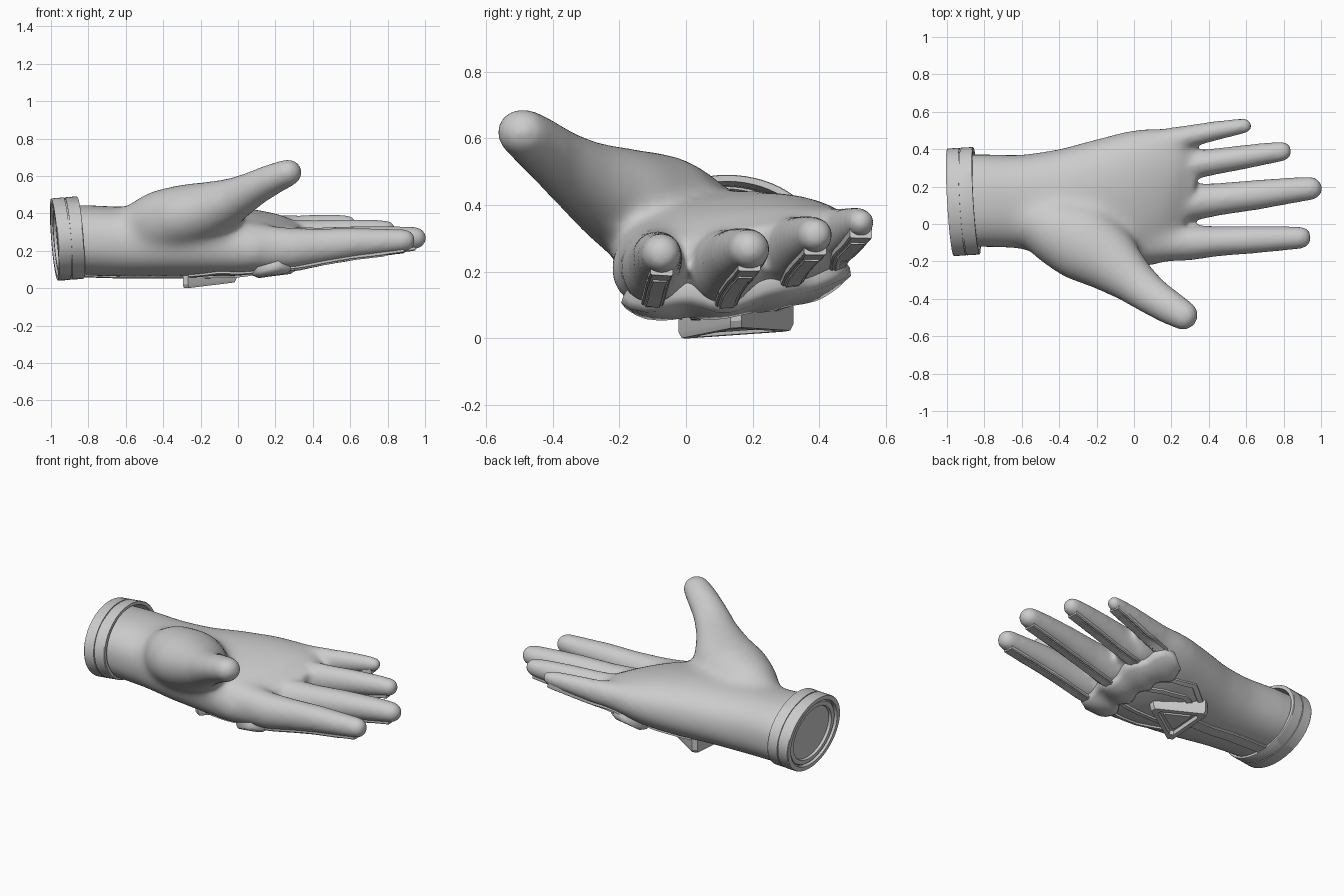
import bpy, bmesh, math
from mathutils import Vector, Matrix
from mathutils.bvhtree import BVHTree

if "Cube" in bpy.data.objects:
    bpy.data.objects.remove(bpy.data.objects["Cube"])

grey = bpy.data.materials.new("plain_grey")
grey.diffuse_color = (0.6, 0.6, 0.6, 1)
grey.use_nodes = True
grey.node_tree.nodes["Principled BSDF"].inputs["Base Color"].default_value = grey.diffuse_color


def finish(name, bm, angle=35):
    bmesh.ops.recalc_face_normals(bm, faces=bm.faces)
    me = bpy.data.meshes.new(name)
    bm.to_mesh(me)
    bm.free()
    ob = bpy.data.objects.new(name, me)
    bpy.context.collection.objects.link(ob)
    me.materials.append(grey)
    bpy.ops.object.select_all(action='DESELECT')
    ob.select_set(True)
    bpy.context.view_layer.objects.active = ob
    bpy.ops.object.shade_smooth_by_angle(angle=math.radians(angle))
    return ob


def bridge(bm, rings):
    for a, b in zip(rings, rings[1:]):
        for i in range(len(a)):
            j = (i + 1) % len(a)
            bm.faces.new((a[i], a[j], b[j], b[i]))


def loft(bm, secs, power=2.0, tip=True, n=32):
    """Skin of rounded sections (x, y, z, half width, half height, roll)."""
    rings = []
    P = [Vector(s[:3]) for s in secs]

    def ring(c, t, w, h, roll):
        side = Vector((0, 0, 1)).cross(t).normalized()
        side.rotate(Matrix.Rotation(math.radians(roll), 3, t))
        up = t.cross(side)
        vs = []
        for i in range(n):
            a = 2 * math.pi * i / n
            ca, sa = math.cos(a), math.sin(a)
            u = math.copysign(abs(ca) ** (2 / power), ca)
            v = math.copysign(abs(sa) ** (2 / power), sa)
            vs.append(bm.verts.new(c + side * u * w + up * v * h))
        rings.append(vs)

    for i, s in enumerate(secs):
        t = (P[min(i + 1, len(P) - 1)] - P[max(i - 1, 0)]).normalized()
        ring(P[i], t, *s[3:])
    if tip:
        w, h, roll = secs[-1][3:]
        for d in (25, 45, 62, 78):
            k, q = math.sin(math.radians(d)), math.cos(math.radians(d))
            ring(P[-1] + t * w * k, t, w * q, h * q, roll)
    bridge(bm, rings)
    bm.faces.new(rings[0])
    bm.faces.new(rings[-1])


# Hand: palm, fingers and thumb fused into one smooth skin
bm = bmesh.new()
loft(bm, [(-.94, .125, .255, .245, .185, 0), (-.8, .125, .255, .247, .188, 0),
          (-.6, .12, .248, .252, .188, 2), (-.4, .11, .247, .292, .185, 4),
          (-.2, .12, .252, .332, .188, 6), (0, .138, .25, .368, .175, 9),
          (.1, .142, .25, .378, .155, 10), (.19, .14, .25, .36, .13, 10),
          (.3, .11, .245, .28, .07, 10)],
     power=2.3, tip=False, n=48)
fingers = {
    "index": [(0, -.105, .22, .115, .14, 0), (.2, -.1, .215, .102, .12, 0),
              (.3, -.1, .214, .094, .107, 0),
              (.45, -.092, .227, .08, .092, 0), (.62, -.085, .243, .074, .08, 0),
              (.78, -.078, .25, .066, .068, 0), (.888, -.073, .255, .06, .06, 0)],
    "middle": [(0, .08, .22, .11, .14, 0), (.3, .115, .215, .1, .112, 0),
               (.45, .132, .23, .086, .095, 0), (.65, .155, .25, .08, .082, 0),
               (.83, .178, .262, .07, .07, 0), (.945, .19, .268, .062, .06, 0)],
    "ring": [(0, .26, .28, .1, .13, 0), (.28, .31, .265, .08, .1, 0),
             (.42, .332, .28, .07, .085, 0), (.57, .355, .295, .065, .073, 0),
             (.71, .377, .305, .058, .062, 0), (.79, .388, .31, .053, .053, 0)],
    "little": [(0, .4, .3, .085, .11, 0), (.2, .448, .31, .073, .085, 0),
               (.32, .474, .32, .058, .07, 0), (.43, .497, .333, .052, .06, 0),
               (.53, .515, .343, .045, .05, 0), (.59, .525, .348, .04, .042, 0)]}
for secs in fingers.values():
    loft(bm, secs)
loft(bm, [(-.6, .05, .28, .12, .14, 0), (-.42, -.03, .345, .19, .18, 0),
          (-.27, -.1, .385, .215, .175, 0), (-.12, -.2, .428, .175, .15, 0),
          (0, -.305, .485, .125, .115, 0), (.1, -.383, .54, .105, .092, 0),
          (.19, -.444, .585, .092, .081, 0), (.262, -.487, .615, .08, .073, 0)])
hand = finish("hand", bm)


def apply(kind, **opts):
    bpy.context.view_layer.objects.active = hand
    m = hand.modifiers.new(kind.lower(), kind)
    for k, v in opts.items():
        setattr(m, k, v)
    bpy.ops.object.modifier_apply(modifier=m.name)


apply("REMESH", mode="VOXEL", voxel_size=.013, use_smooth_shade=True)
apply("SMOOTH", factor=.5, iterations=12)
# Extra softening where thumb and fingers flow into the palm
soft = hand.vertex_groups.new(name="palm_blend")


def ramp(v):
    return min(1, max(0, v))


for v in hand.data.vertices:
    x, y, z = v.co
    w = ramp((x + .8) / .15) * ramp((.3 - x) / .12) * ramp((y + .42) / .12)
    if w > 0:
        soft.add([v.index], w, 'REPLACE')
apply("SMOOTH", factor=.5, iterations=90, vertex_group="palm_blend")
hand.data.materials.clear()
hand.data.materials.append(grey)
for p in hand.data.polygons:
    p.use_smooth = True
probe = bmesh.new()
probe.from_mesh(hand.data)
tree = BVHTree.FromBMesh(probe)


def strap(name, pts, width, thick, chamfer=.15, step=.025, sink=.03, angle=35):
    """Raised band following the back of the hand below the given (x, y) path."""
    path = []
    for a, b in zip(pts, pts[1:]):
        a, b = Vector(a), Vector(b)
        k = max(1, round((b - a).length / step))
        path += [a.lerp(b, i / k) for i in range(k)]
    path.append(Vector(pts[-1]))
    hits = []
    for p in path:
        loc, nrm, _, _ = tree.ray_cast(Vector((p.x, p.y, -1)), Vector((0, 0, 1)))
        if loc is not None:
            hits.append((loc, nrm))
    bm = bmesh.new()
    rings = []
    last = len(hits) - 1
    for i, (loc, nrm) in enumerate(hits):
        lo, hi = max(i - 2, 0), min(i + 2, last)
        nrm = sum((h[1] for h in hits[lo:hi + 1]), Vector()).normalized()
        t = (hits[hi][0] - hits[lo][0]).normalized()
        side = t.cross(nrm).normalized()
        w = width(i / last) if callable(width) else width
        prof = [(-1, -sink), (-1, thick * .45), (-1 + chamfer, thick),
                (1 - chamfer, thick), (1, thick * .45), (1, -sink)]
        rings.append([bm.verts.new(loc + side * u * w + nrm * v) for u, v in prof])
    bridge(bm, rings)
    bm.faces.new(rings[0])
    bm.faces.new(rings[-1])
    return finish(name, bm, angle)


# Slim finger rails with a raised centre band
for name, s in fingers.items():
    pts = [(p[0], p[1]) for p in s[1:]]
    pts[0] = (pts[0][0] - .08, pts[0][1])
    strap(name + "_rail", pts, .034, .009)
    strap(name + "_rail_band", pts[:-1], .024, .014)

# Scalloped knuckle guard
strap("knuckle_guard", [(.16, -.17), (.18, -.1), (.2, .02), (.2, .15), (.175, .29),
                        (.12, .39), (.06, .455)],
      lambda f: (.1 + .012 * math.cos(f * 8 * math.pi - math.pi))
      * math.sqrt(ramp(.45 + min(f, 1 - f) * 8)), .036, chamfer=.3, angle=70)

# Bands between guard, back plate and cuff
strap("outer_band", [(.1, .3), (0, .355), (-.14, .375), (-.25, .3)], .016, .01)
strap("inner_band", [(.12, .2), (0, .26), (-.14, .29), (-.22, .26)], .016, .01)
strap("index_outer_band", [(.12, -.1), (-.1, -.1), (-.26, -.02)], .016, .01)
strap("index_inner_band", [(.12, .02), (-.05, .03), (-.2, .03)], .016, .01)
strap("wrist_band", [(-.26, .14), (-.45, .14), (-.6, .16), (-.86, .16)], .04, .01)

# Three-sided plate with a recessed frame and a raised inner triangle
bm = bmesh.new()
corners = [Vector(c) for c in ((.02, .15), (-.295, .34), (-.295, -.04))]
outline = [c.lerp(o, .09) for i, c in enumerate(corners)
           for o in (corners[i - 1], corners[(i + 1) % 3])]
mid = sum(corners, Vector((0, 0))) / 3
rings = []
for scale, lift in ((1, .1), (1, .02), (.94, 0), (.7, 0), (.66, .022), (.5, .022), (.46, .008)):
    ring = []
    for p in outline:
        q = mid + (p - mid) * scale
        z = -.002 + .07 * (q.y + .03) + .08 * (q.x + .28) + lift
        ring.append(bm.verts.new((q.x, q.y, z)))
    rings.append(ring)
bridge(bm, rings)
bm.faces.new(rings[0])
bm.faces.new(rings[-1])
finish("back_plate", bm, 20)


def lathe(name, prof, n=64):
    """Oval turning about the tilted wrist axis; profile is (along, radius)."""
    axis = Vector((1, .06, .08)).normalized()
    side = Vector((0, 0, 1)).cross(axis).normalized()
    up = axis.cross(side)
    c = Vector((-.912, .12, .265))
    bm = bmesh.new()
    rings = []
    for a, r in prof:
        rings.append([bm.verts.new(c + axis * a + side * .288 * r * math.cos(2 * math.pi * i / n)
                                   + up * .221 * r * math.sin(2 * math.pi * i / n))
                      for i in range(n)])
    bridge(bm, rings)
    bmesh.ops.remove_doubles(bm, verts=bm.verts, dist=.0001)
    return finish(name, bm, 30)


# Cuff with a groove around it, and the stepped end plate inside
lathe("cuff", [(-.07, .88), (-.07, .99), (-.066, 1), (-.003, 1), (-.003, .975), (.003, .975),
               (.003, 1), (.066, 1), (.07, .99), (.07, .91), (.0, .88), (-.07, .88)])
lathe("wrist_end_plate", [(0, .9), (-.045, .9), (-.045, .85), (-.06, .83), (-.06, .72),
                          (-.045, .7), (-.045, .001)])
